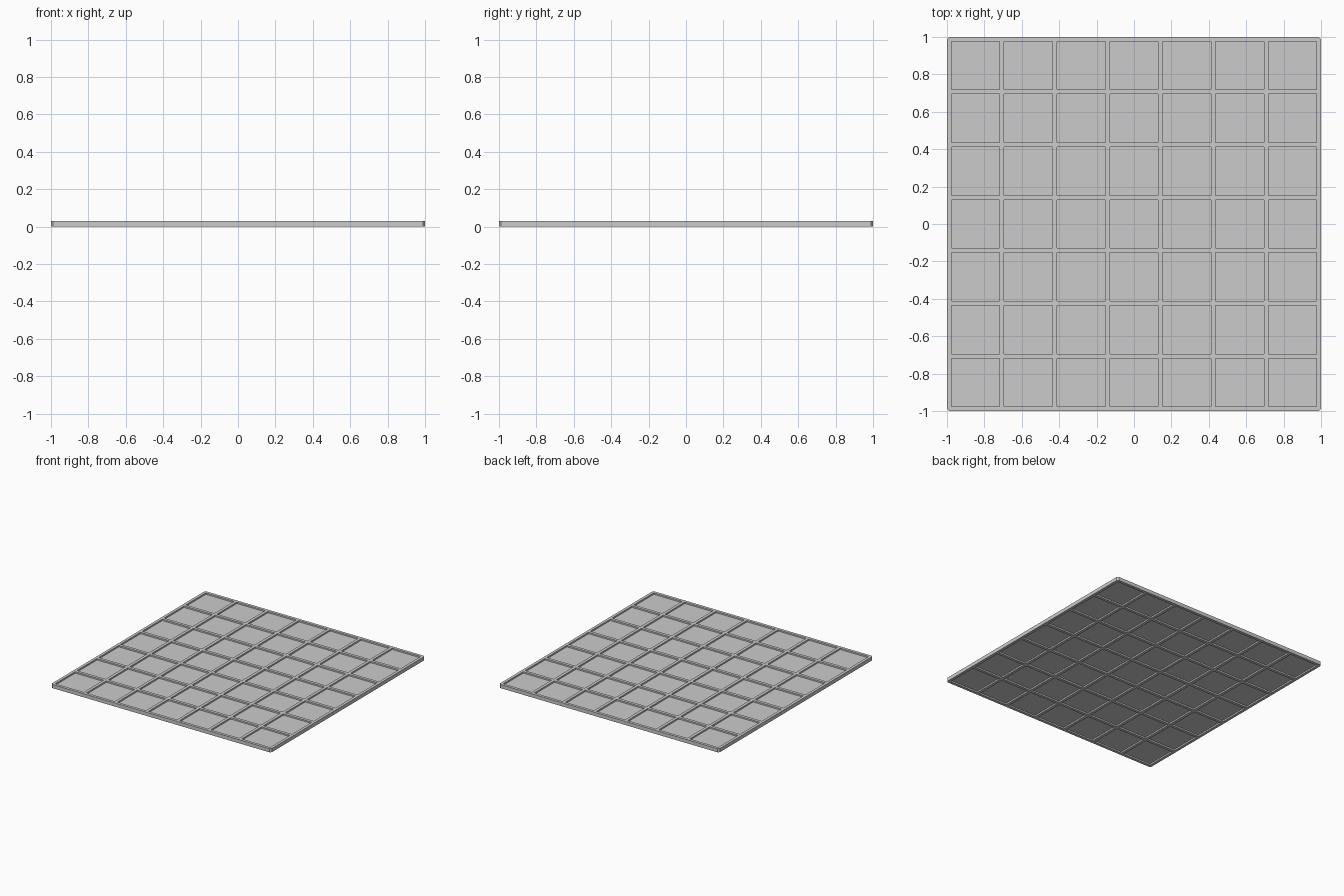
import bpy, bmesh

if "Cube" in bpy.data.objects:
    bpy.data.objects.remove(bpy.data.objects["Cube"])

T = 0.03        # frame thickness
PITCH = 0.2825  # pane spacing
PANE = 0.258    # pane opening
N = 7


def finish(bm, name):
    bmesh.ops.recalc_face_normals(bm, faces=bm.faces)
    me = bpy.data.meshes.new(name)
    bm.to_mesh(me)
    bm.free()
    ob = bpy.data.objects.new(name, me)
    bpy.context.collection.objects.link(ob)
    return ob


# Lattice frame: one grid of cells, openings left empty, then extruded
cuts = [-1.0]
for i in range(N):
    c = (i - (N - 1) / 2) * PITCH
    cuts += [c - PANE / 2, c + PANE / 2]
cuts.append(1.0)
bm = bmesh.new()
v = [[bm.verts.new((x, y, 0)) for y in cuts] for x in cuts]
for i in range(len(cuts) - 1):
    for j in range(len(cuts) - 1):
        if not (i % 2 and j % 2):
            bm.faces.new((v[i][j], v[i + 1][j], v[i + 1][j + 1], v[i][j + 1]))
ext = bmesh.ops.extrude_face_region(bm, geom=bm.faces[:])
bmesh.ops.translate(bm, vec=(0, 0, T),
                    verts=[g for g in ext["geom"] if isinstance(g, bmesh.types.BMVert)])

# Chamfered outer corners
corners = [e for e in bm.edges
           if all(abs(p.co.x) > 0.999 and abs(p.co.y) > 0.999 for p in e.verts)
           and abs(e.verts[0].co.z - e.verts[1].co.z) > 0.01]
bmesh.ops.bevel(bm, geom=corners, offset=0.012, segments=1, affect='EDGES')
finish(bm, "lattice_frame")

# Recessed panes at mid thickness
for i in range(N):
    for j in range(N):
        bm = bmesh.new()
        bmesh.ops.create_cube(bm, size=1)
        bmesh.ops.scale(bm, vec=(PANE, PANE, 0.006), verts=bm.verts)
        ob = finish(bm, f"pane_{i}_{j}")
        ob.location = ((i - 3) * PITCH, (j - 3) * PITCH, T / 2)
